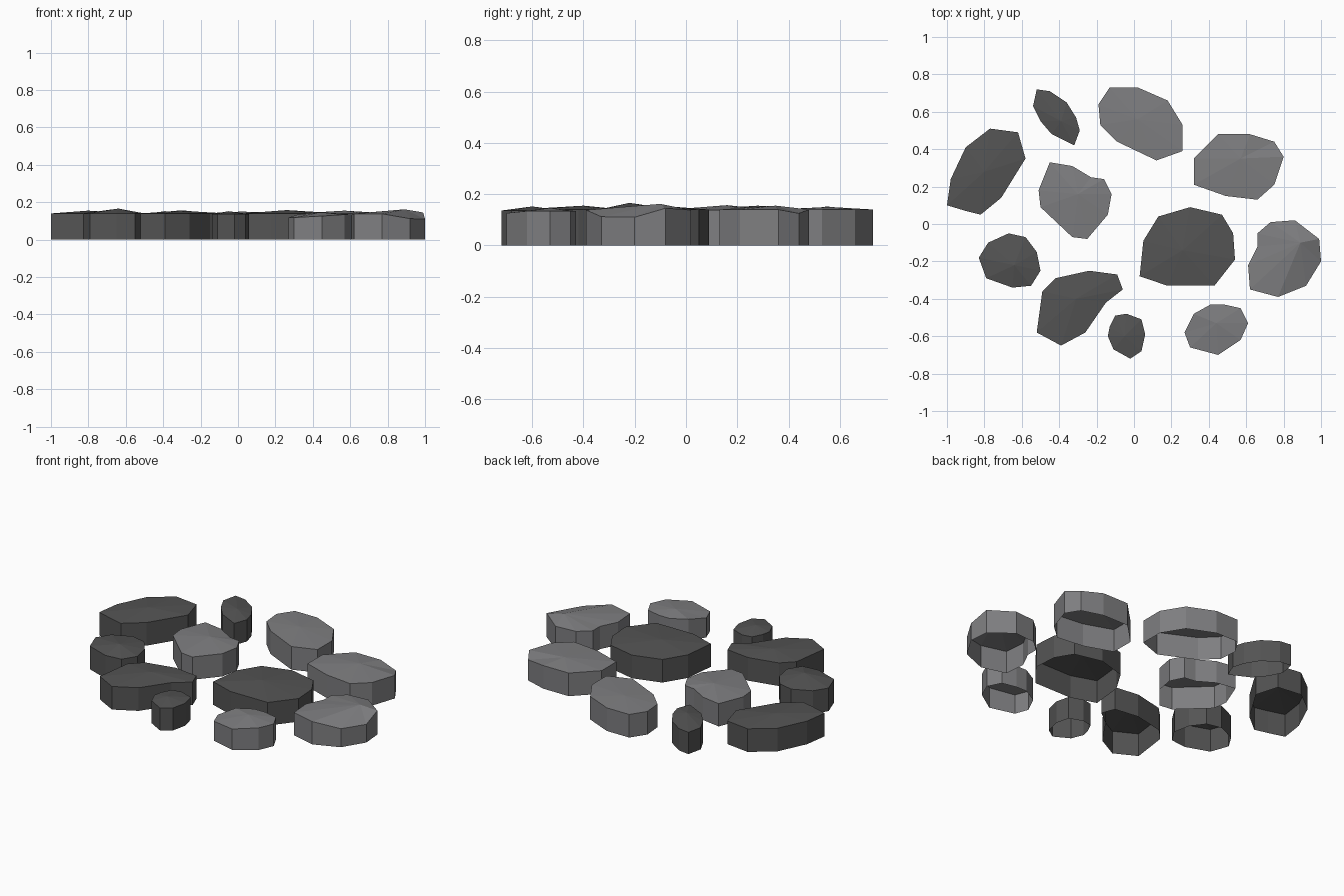
import bpy


def material(name, rgb):
    m = bpy.data.materials.new(name)
    m.diffuse_color = (*rgb, 1)
    return m


dark = material("dark grey stone", (0.088, 0.088, 0.088))
light = material("light grey stone", (0.21, 0.21, 0.218))


def stone(name, mat, outline, apex, rim=0.14, rims=None):
    """Open-bottomed slab: straight walls and a shallow faceted crown.
    outline runs clockwise; rims overrides the rim height at some corners."""
    rims = rims or {}
    pts = outline[::-1]
    n = len(pts)
    verts = [(x, y, 0) for x, y in pts]
    verts += [(x, y, rims.get(n - 1 - i, rim)) for i, (x, y) in enumerate(pts)]
    verts.append(apex)
    faces = []
    for i in range(n):
        j = (i + 1) % n
        faces.append((i, j, n + j, n + i))
        faces.append((n + i, n + j, 2 * n))
    me = bpy.data.meshes.new(name)
    me.from_pydata(verts, [], faces)
    me.materials.append(mat)
    ob = bpy.data.objects.new(name, me)
    bpy.context.collection.objects.link(ob)
    return ob


# back row
stone("stone_back_far_left", dark,
      [(-1, .10), (-.98, .24), (-.90, .41), (-.77, .51), (-.62, .49),
       (-.58, .35), (-.71, .14), (-.82, .05), (-.90, .07)], (-.80, .28, .155))
stone("stone_back_sliver", dark,
      [(-.52, .72), (-.45, .71), (-.36, .65), (-.31, .57), (-.29, .50),
       (-.32, .42), (-.44, .48), (-.50, .55), (-.54, .63)], (-.39, .55, .152), .132)
stone("stone_back_middle", light,
      [(-.13, .73), (.02, .73), (.18, .66), (.26, .53), (.26, .39),
       (.12, .34), (-.09, .44), (-.18, .53), (-.19, .64)], (.02, .56, .15))
stone("stone_back_right", light,
      [(.45, .48), (.62, .48), (.75, .44), (.80, .36), (.75, .21),
       (.66, .13), (.49, .15), (.32, .21), (.32, .35)], (.57, .35, .155), .14, {2: .125})

# middle row
stone("stone_centre_left", light,
      [(-.45, .33), (-.33, .31), (-.23, .25), (-.16, .24), (-.12, .16), (-.14, .05),
       (-.25, -.08), (-.33, -.07), (-.50, .09), (-.51, .18)], (-.30, .16, .157), .138)
stone("stone_centre", dark,
      [(.30, .09), (.47, .05), (.53, -.05), (.54, -.19), (.43, -.33),
       (.18, -.33), (.03, -.28), (.05, -.09), (.13, .04)], (.26, -.14, .158))
stone("stone_far_right", light,
      [(.73, .01), (.86, .02), (.99, -.08), (1, -.20), (.92, -.33), (.77, -.39),
       (.62, -.35), (.61, -.22), (.66, -.12), (.66, -.05)], (.89, -.10, .162), .138,
      {2: .145, 3: .11, 4: .112})
stone("stone_far_left", dark,
      [(-.67, -.05), (-.58, -.07), (-.52, -.15), (-.50, -.25), (-.55, -.33),
       (-.65, -.34), (-.79, -.29), (-.83, -.18), (-.78, -.10)], (-.64, -.22, .166))

# front row
stone("stone_front_left", dark,
      [(-.24, -.25), (-.09, -.27), (-.06, -.35), (-.15, -.42), (-.26, -.58),
       (-.39, -.65), (-.52, -.58), (-.49, -.36), (-.42, -.29)], (-.31, -.40, .155))
stone("stone_front_small", dark,
      [(-.04, -.48), (.04, -.51), (.06, -.59), (.04, -.68), (-.02, -.72),
       (-.11, -.67), (-.14, -.60), (-.13, -.55), (-.10, -.49)], (-.05, -.60, .152), .136)
stone("stone_front_right", light,
      [(.48, -.43), (.57, -.45), (.61, -.53), (.57, -.62), (.45, -.70),
       (.30, -.66), (.27, -.58), (.32, -.48), (.41, -.43)], (.44, -.53, .146), .134,
      {4: .126, 5: .118, 6: .118})
